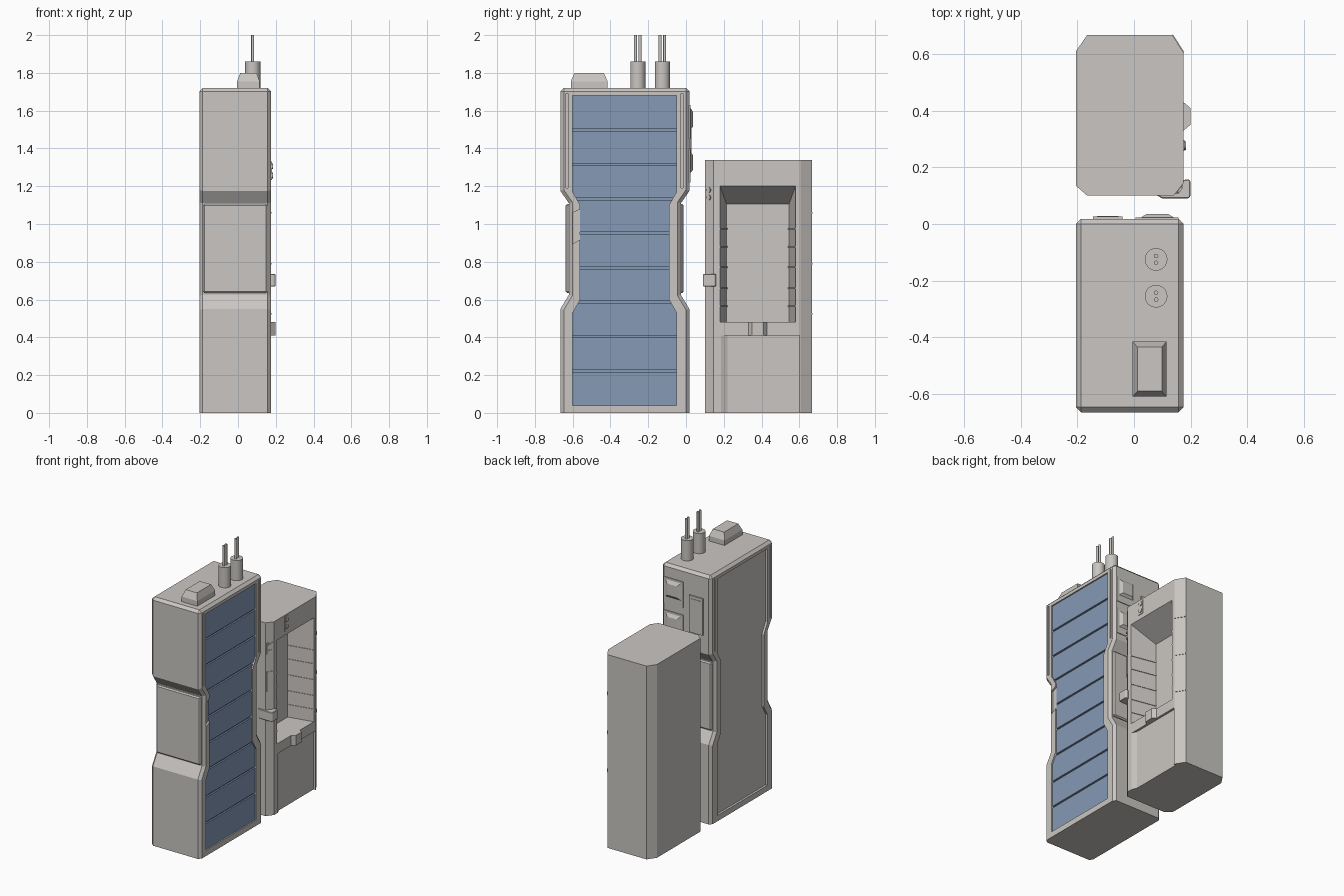
import bpy, bmesh, math
from mathutils import Vector

if "Cube" in bpy.data.objects:
    bpy.data.objects.remove(bpy.data.objects["Cube"])


def material(name, rgb):
    m = bpy.data.materials.new(name)
    m.diffuse_color = (*rgb, 1)
    m.use_nodes = True
    m.node_tree.nodes["Principled BSDF"].inputs["Base Color"].default_value = m.diffuse_color
    return m


GREY = material("warm grey", (0.59, 0.565, 0.54))
BLUE = material("panel blue", (0.235, 0.32, 0.465))


def place(axis, u, v, w):
    """2D point (u, v) lying on a plane at w along the axis"""
    return {"x": (w, u, v), "y": (u, w, v), "z": (u, v, w)}[axis]


def loft(name, axis, a, pts_a, b, pts_b, mat=GREY, bevel=0, rule=None):
    """Solid between two matching outlines at a and b along an axis"""
    bm = bmesh.new()
    va = [bm.verts.new(place(axis, *p, a)) for p in pts_a]
    vb = [bm.verts.new(place(axis, *p, b)) for p in pts_b]
    n = len(va)
    bm.faces.new(va)
    bm.faces.new(vb[::-1])
    for i in range(n):
        j = (i + 1) % n
        bm.faces.new((va[i], vb[i], vb[j], va[j]))
    bmesh.ops.recalc_face_normals(bm, faces=bm.faces)
    if bevel:
        edges = [e for e in bm.edges if rule is None or rule(e)]
        bmesh.ops.bevel(bm, geom=edges, offset=bevel, segments=1, affect='EDGES', profile=0.5)
    me = bpy.data.meshes.new(name)
    bm.to_mesh(me)
    bm.free()
    me.materials.append(mat)
    ob = bpy.data.objects.new(name, me)
    bpy.context.collection.objects.link(ob)
    return ob


def prism(name, axis, pts, a, b, mat=GREY, bevel=0, rule=None):
    return loft(name, axis, a, pts, b, pts, mat, bevel, rule)


def rect(u0, u1, v0, v1):
    return [(u0, v0), (u1, v0), (u1, v1), (u0, v1)]


def cut(target, cutter):
    m = target.modifiers.new("cut", 'BOOLEAN')
    m.operation, m.solver, m.object = 'DIFFERENCE', 'EXACT', cutter
    bpy.context.view_layer.objects.active = target
    bpy.ops.object.modifier_apply(modifier="cut")
    bpy.data.objects.remove(cutter)


def rod(name, base, r, length, direction=(0, 0, 1), sides=24):
    d = Vector(direction).normalized()
    bpy.ops.mesh.primitive_cylinder_add(vertices=sides, radius=r, depth=length,
                                        location=Vector(base) + d * length / 2)
    ob = bpy.context.object
    ob.name = name
    ob.rotation_euler = d.to_track_quat('Z', 'Y').to_euler()
    ob.data.materials.append(GREY)
    bpy.ops.object.shade_smooth_by_angle(angle=math.radians(35))
    return ob


def strip(p, q, d):
    """Thin outline standing d proud of the line p-q"""
    p, q = Vector(p), Vector(q)
    n = Vector((q.y - p.y, p.x - q.x)).normalized()
    return [tuple(v) for v in (p - n * 0.006, q - n * 0.006, q + n * d, p + n * d)]


def waisted(y0, y1, z0, z1, c, za, zb, zc, zd):
    return [(y0, z0), (y1, z0), (y1, za), (y1 - c, zb), (y1 - c, zc), (y1, zd), (y1, z1),
            (y0, z1), (y0, zd), (y0 + c, zc), (y0 + c, zb), (y0, za)]


# ---- Main cabinet with a narrowed waist and chamfered outline
outline = waisted(-0.665, 0.018, 0, 1.72, 0.045, 0.55, 0.625, 1.11, 1.175)


def outer_edge(e):
    a, b = (v.co for v in e.verts)
    if max(a.z, b.z) < 0.01:
        return False
    return abs(a.x - b.x) < 1e-4 or min(a.z, b.z) > 1.71


cabinet = prism("cabinet_body", "x", outline, -0.205, 0.175, GREY, 0.018, outer_edge)

# Recessed side panels
panel = waisted(-0.60, -0.05, 0.04, 1.68, 0.04, 0.53, 0.60, 1.10, 1.17)
cut(cabinet, prism("cutter", "x", panel, 0.15, 0.3))
cut(cabinet, prism("cutter", "x", panel, -0.3, -0.19))

# Thin slots in the frame and the grip notch
for y in (-0.63, -0.022):
    for x in (0.167, -0.21):
        cut(cabinet, prism("cutter", "x", rect(y - 0.005, y + 0.005, 1.19, 1.69), x, x + 0.013))
cut(cabinet, prism("cutter", "x", [(-0.60, 0.895), (-0.555, 0.92), (-0.555, 1.08), (-0.60, 1.06)],
                   0.163, 0.2))

# Blue slatted panel with narrow horizontal grooves
blue = prism("blue_slat_panel", "x", panel, 0.145, 0.166, BLUE)
for i in range(1, 9):
    z = 0.04 + 1.64 * i / 9
    cut(blue, prism("cutter", "x", rect(-0.7, 0.1, z - 0.006, z + 0.006), 0.155, 0.2))

# Waist pads, front and back
for name, y0, y1 in (("front_waist_pad", -0.637, -0.61), ("back_waist_pad", -0.04, -0.012)):
    prism(name, "y", rect(-0.185, 0.155, 0.635, 1.105), y0, y1, GREY, 0.008)

# Cap box on the roof
prism("roof_box_base", "z", rect(-0.005, 0.115, -0.61, -0.415), 1.71, 1.755)
loft("roof_box_top", "z", 1.755, rect(-0.005, 0.115, -0.61, -0.415),
     1.80, rect(0.012, 0.098, -0.59, -0.435))

# Roof terminals with twin pins
for i, y in enumerate((-0.125, -0.255)):
    rod(f"terminal_{i + 1}", (0.078, y, 1.71), 0.04, 0.15)
    for s in (-1, 1):
        rod(f"terminal_pin_{i + 1}", (0.078, y + s * 0.012, 1.85), 0.008, 0.15, sides=12)

# Back hatches with wedge covers, and a flat plate
for i, z in enumerate((1.45, 1.22)):
    prism(f"hatch_plate_{i + 1}", "y", rect(0.005, 0.158, z, z + 0.18), 0.01, 0.023)
    loft(f"hatch_cover_{i + 1}", "y", 0.02, rect(0.02, 0.145, z + 0.045, z + 0.17),
         0.036, rect(0.045, 0.12, z + 0.065, z + 0.145))
prism("back_plate", "y", rect(-0.145, -0.04, 1.30, 1.555), 0.01, 0.026)
prism("back_plate_inner", "y", rect(-0.13, -0.055, 1.32, 1.535), 0.02, 0.029)

# ---- Second cabinet: eight-sided column
column = prism("column_body", "z", [(-0.205, 0.135), (-0.165, 0.10), (0.14, 0.10), (0.175, 0.145),
                                    (0.175, 0.605), (0.135, 0.668), (-0.165, 0.668),
                                    (-0.205, 0.61)], 0, 1.34)
# Deep bay with tapered walls and a sloping ceiling
cut(column, loft("cutter", "x", 0.0, rect(0.215, 0.545, 0.48, 1.105),
                 0.1925, rect(0.1765, 0.5835, 0.48, 1.2095)))
# Shallow recess below the bay
cut(column, prism("cutter", "z", [(0.18, 0.175), (0.16, 0.22), (0.16, 0.60), (0.18, 0.60)],
                  -0.1, 0.41))

# Ribs on the bay walls and the rear chamfer
for z in (0.565, 0.66, 0.77, 0.88, 0.975):
    prism("bay_rib_left", "z", strip((0.174, 0.18), (0.0, 0.215), 0.004), z - 0.004, z + 0.004)
    prism("bay_rib_right", "z", strip((0.0, 0.545), (0.174, 0.58), 0.004), z - 0.004, z + 0.004)
for z in (0.525, 0.79, 1.06):
    prism("chamfer_rib", "z", strip((0.175, 0.605), (0.135, 0.668), 0.003), z - 0.004, z + 0.004)

# Latch tab under the bay
prism("bay_latch", "z", [(0.15, 0.33), (0.175, 0.33), (0.199, 0.35), (0.199, 0.41),
                         (0.175, 0.43), (0.15, 0.43)], 0.41, 0.48)

# Indicator plates with buttons, on the side and the front chamfer
prism("side_indicator_plate", "x", rect(0.257, 0.297, 1.232, 1.33), 0.17, 0.179)
for z in (1.305, 1.257):
    rod("side_button", (0.172, 0.277, z), 0.015, 0.012, (1, 0, 0), 16)
p, q = (0.145, 0.107), (0.17, 0.139)
prism("chamfer_indicator_plate", "z", strip(p, q, 0.003), 1.12, 1.20)
for z in (1.18, 1.14):
    rod("chamfer_button", (0.156, 0.124, z), 0.014, 0.011, (0.045, -0.035, 0), 16)
prism("chamfer_label_plate", "z", strip(p, q, 0.004), 0.86, 1.0)

# Hooked reader on the front chamfer
prism("reader_hook", "z", [(0.075, 0.105), (0.10, 0.09), (0.192, 0.09), (0.199, 0.097),
                           (0.199, 0.152), (0.192, 0.158), (0.172, 0.155), (0.13, 0.11)],
      0.67, 0.735, GREY, 0.003)
